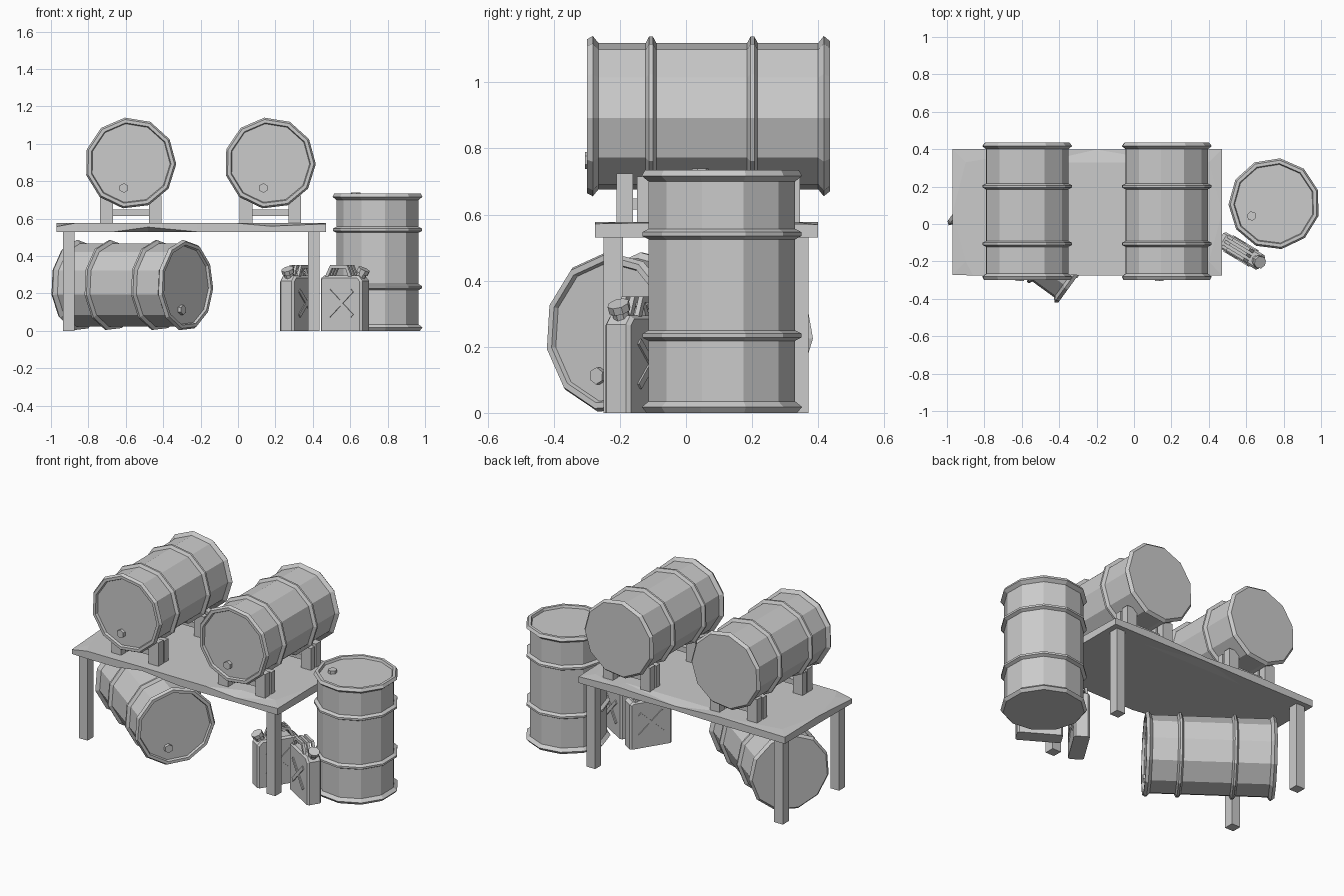
import bpy, bmesh
from math import sin, cos, pi, radians
from mathutils import Matrix, Vector

if "Cube" in bpy.data.objects:
    bpy.data.objects.remove(bpy.data.objects["Cube"])

R = lambda deg, axis: Matrix.Rotation(radians(deg), 4, axis)
T = lambda x, y, z: Matrix.Translation((x, y, z))


def finish(name, bm, mat=Matrix()):
    bm.normal_update()
    bmesh.ops.recalc_face_normals(bm, faces=bm.faces)
    me = bpy.data.meshes.new(name)
    bm.to_mesh(me)
    bm.free()
    me.transform(mat)
    ob = bpy.data.objects.new(name, me)
    bpy.context.collection.objects.link(ob)
    return ob


def add_box(bm, x0, x1, y0, y1, z0, z1, mat=Matrix()):
    m = T((x0 + x1) / 2, (y0 + y1) / 2, (z0 + z1) / 2) @ Matrix.Diagonal((x1 - x0, y1 - y0, z1 - z0, 1))
    bmesh.ops.create_cube(bm, size=1, matrix=mat @ m)


def add_cyl(bm, r, h, n, mat):
    bmesh.ops.create_cone(bm, cap_ends=True, segments=n, radius1=r, radius2=r, depth=h, matrix=mat)


def bridge(bm, a, b):
    n = len(a)
    for i in range(n):
        j = (i + 1) % n
        bm.faces.new((a[i], a[j], b[j], b[i]))


# ---- drums: 11-sided lathe with rims, two hoops and a bung ----
PROFILE = [(.23, 0), (.245, .018), (.224, .035),
           (.224, .218), (.243, .228), (.243, .24), (.224, .25),
           (.224, .525), (.243, .535), (.243, .547), (.224, .557),
           (.224, .70), (.245, .717), (.235, .735), (.217, .735), (.212, .72)]


def drum(name, mat):
    bm = bmesh.new()
    rings = []
    for r, z in PROFILE:
        angs = [radians(97) + 2 * pi * i / 11 for i in range(11)]
        rings.append([bm.verts.new((r * cos(a), r * sin(a), z)) for a in angs])
    for a, b in zip(rings, rings[1:]):
        bridge(bm, a, b)
    bm.faces.new(rings[0])
    bm.faces.new(rings[-1])
    add_cyl(bm, .026, .03, 6, T(-.035, -.133, .725))
    return finish(name, bm, mat)


RACK_X = (-.575, .171)
for side, x in zip(("left", "right"), RACK_X):
    drum(side + "_rack_drum", T(x, .435, .897) @ R(90, 'X'))
drum("standing_drum", T(.75, .108, 0) @ R(-47, 'Z'))
drum("lying_drum", T(-.865, .197, .243) @ R(54, 'Z') @ R(90, 'X') @ R(-3, 'Z'))

# ---- cradles under the rack drums: doubled posts with a cross bar ----
for side, x in zip(("left", "right"), RACK_X):
    for end, y, s in (("front", -.21, 1), ("back", .345, -1)):
        bm = bmesh.new()
        for px in (-.128, .132):
            for d0, d1, top in ((0, .05, .725), (.062, .1, .715)):
                ya, yb = sorted((y + s * d0, y + s * d1))
                add_box(bm, x + px - .034, x + px + .034, ya, yb, .57, top)
        ya, yb = sorted((y + s * .03, y + s * .075))
        add_box(bm, x - .15, x + .15, ya, yb, .615, .648)
        finish(f"{side}_{end}_cradle", bm)

# ---- table top: slab with worn edges (x, y, top z, bottom z) ----
EDGE = [(-.97, -.272, .558, .53), (-.86, -.275, .578, .53), (-.66, -.275, .578, .53),
        (-.48, -.272, .578, .555), (-.22, -.275, .578, .53), (-.03, -.275, .578, .53),
        (.17, -.273, .56, .53), (.47, -.275, .572, .53), (.47, .06, .578, .53),
        (.47, .40, .57, .53), (.2, .40, .578, .53), (-.2, .398, .562, .535),
        (-.5, .40, .578, .53), (-.97, .40, .572, .53), (-.97, .06, .578, .53)]
bm = bmesh.new()
loops = [[], [], [], []]
for x, y, zt, zb in EDGE:
    ix = max(-.9, min(.4, x))
    iy = max(-.2, min(.33, y))
    for lp, co in zip(loops, ((ix, iy, .53), (x, y, zb), (x, y, zt), (ix, iy, .578))):
        lp.append(bm.verts.new(co))
for a, b in zip(loops, loops[1:]):
    bridge(bm, a, b)
bm.faces.new(loops[0])
bm.faces.new(loops[3])
bmesh.ops.remove_doubles(bm, verts=bm.verts, dist=.0005)
bmesh.ops.triangulate(bm, faces=[f for f in bm.faces if len(f.verts) == 4])
finish("table_top", bm)

# ---- table legs ----
for sx, x in (("left", -.905), ("right", .405)):
    for sy, y in (("front", -.22), ("back", .34)):
        bm = bmesh.new()
        add_box(bm, x - .03, x + .03, y - .03, y + .03, 0, .54)
        finish(f"{sy}_{sx}_leg", bm)


# ---- fuel cans: local +x is the spout end ----
def fuel_can(name, mat):
    # chamfered body with sloped shoulders
    bm = bmesh.new()
    outline = [(-.13, 0), (.13, 0), (.13, .268), (.105, .295), (-.11, .295), (-.13, .28)]
    f = bm.faces.new([bm.verts.new((x, -.045, z)) for x, z in outline])
    ext = bmesh.ops.extrude_face_region(bm, geom=[f])
    bmesh.ops.translate(bm, vec=(0, .09, 0), verts=[v for v in ext["geom"] if isinstance(v, bmesh.types.BMVert)])
    edges = [e for e in bm.edges if abs(e.verts[0].co.y - e.verts[1].co.y) < .001
             and max(v.co.z for v in e.verts) > .01]
    bmesh.ops.bevel(bm, geom=edges, offset=.011, segments=1, affect='EDGES')
    # raised crosses on both broad sides
    for y in (-.045, .045):
        for a in (43, -43):
            add_box(bm, -.1, .1, -.006, .006, -.011, .011, T(0, y, .148) @ R(a, 'Y'))
    finish(name + "_body", bm, mat)
    # three-bar handle
    bm = bmesh.new()
    path = [(-.105, .285), (-.07, .352), (.035, .352), (.065, .285)]
    inner = [(-.085, .285), (-.06, .334), (.025, .334), (.045, .285)]
    for y in (-.03, 0, .03):
        a, b = ([[bm.verts.new((x, y + d, z)) for x, z in path + inner[::-1]] for d in (-.008, .008)])
        bridge(bm, a, b)
        for s in (a, b):
            for i in range(3):
                bm.faces.new((s[i], s[i + 1], s[6 - i], s[7 - i]))
    finish(name + "_handle", bm, mat)
    # tilted spout and cap
    bm = bmesh.new()
    tilt = T(.098, 0, .29) @ R(28, 'Y')
    add_cyl(bm, .026, .05, 8, tilt)
    add_cyl(bm, .034, .024, 8, tilt @ T(0, 0, .034))
    finish(name + "_cap", bm, mat)


fuel_can("front_can", T(.572, -.144, 0) @ R(-31, 'Z'))
fuel_can("rear_can", T(.327, -.09, 0) @ R(238, 'Z'))
